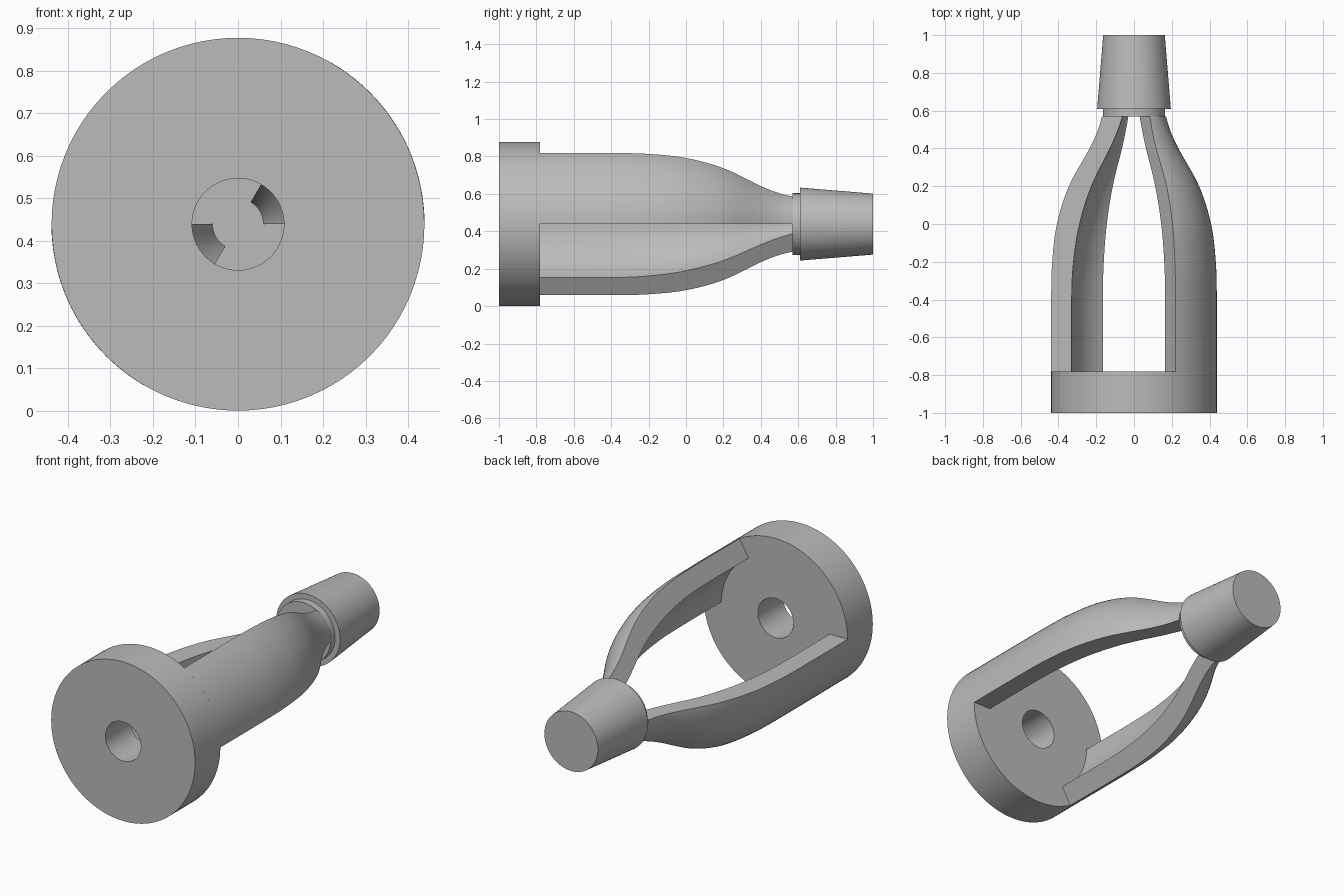
import bpy, bmesh, math

cube = bpy.data.objects.get("Cube")
if cube:
    bpy.data.objects.remove(cube, do_unlink=True)

AXIS_Z = 0.4385
BASE_R = 0.4385

grey = bpy.data.materials.new("plain_grey")
grey.use_nodes = True
colour = (0.5, 0.5, 0.5, 1)
grey.diffuse_color = colour
grey.node_tree.nodes["Principled BSDF"].inputs["Base Color"].default_value = colour


def smooth_path(points, steps=6):
    """Catmull-Rom curve through (radius, y) points."""
    pts = [points[0]] + points + [points[-1]]
    out = []
    for a, b, c, d in zip(pts, pts[1:], pts[2:], pts[3:]):
        for i in range(steps):
            t = i / steps
            out.append(tuple(
                0.5 * (2 * q + (r - p) * t + (2 * p - 5 * q + 4 * r - s) * t * t
                       + (3 * q - p - 3 * r + s) * t ** 3)
                for p, q, r, s in zip(a, b, c, d)))
    return out + [points[-1]]


def revolve(name, profile, start=0, sweep=360, steps=96):
    """Turn a closed (radius, y) outline about the long axis."""
    full = sweep == 360
    bm = bmesh.new()
    rings = []
    for i in range(steps if full else steps + 1):
        a = math.radians(start + sweep * i / steps)
        rings.append([bm.verts.new((r * math.cos(a), y, AXIS_Z + r * math.sin(a)))
                      for r, y in profile])
    n = len(profile)
    for i in range(steps):
        p, q = rings[i], rings[(i + 1) % len(rings)]
        for j in range(n):
            k = (j + 1) % n
            if profile[j][0] + profile[k][0] > 0:
                bm.faces.new((p[j], p[k], q[k], q[j]))
    if not full:
        # Close both cut ends with a strip between outer and inner edges
        for ring in (rings[0], rings[-1]):
            for j in range(n // 2 - 1):
                bm.faces.new((ring[j], ring[j + 1], ring[n - 2 - j], ring[n - 1 - j]))
    bmesh.ops.remove_doubles(bm, verts=bm.verts, dist=1e-5)
    bmesh.ops.recalc_face_normals(bm, faces=bm.faces)
    mesh = bpy.data.meshes.new(name)
    bm.to_mesh(mesh)
    bm.free()
    mesh.materials.append(grey)
    obj = bpy.data.objects.new(name, mesh)
    bpy.context.collection.objects.link(obj)
    bpy.ops.object.select_all(action='DESELECT')
    obj.select_set(True)
    bpy.context.view_layer.objects.active = obj
    bpy.ops.object.shade_smooth_by_angle(angle=math.radians(30))
    return obj


# Base disc with a central bore
revolve("base_disc", [(0.108, -1), (BASE_R, -1), (BASE_R, -0.78), (0.108, -0.78)])

# Two opposite curved arms, each a sixth of a turn
outer = smooth_path([(BASE_R, -0.78), (BASE_R, -0.4), (0.433, -0.2), (0.408, 0),
                     (0.345, 0.2), (0.235, 0.4), (0.19, 0.5), (0.17, 0.57)])
inner = smooth_path([(0.33, -0.78), (0.33, -0.4), (0.32, -0.2), (0.288, 0),
                     (0.225, 0.2), (0.127, 0.4), (0.084, 0.5), (0.06, 0.57)])
for name, start in (("left_arm", 0), ("right_arm", 180)):
    revolve(name, outer + inner[::-1], start, 60, 20)

# Narrow collar and tapered plug as one solid
revolve("collar_and_plug", [(0, 0.57), (0.165, 0.57), (0.165, 0.61),
                            (0.195, 0.61), (0.163, 1), (0, 1)])
